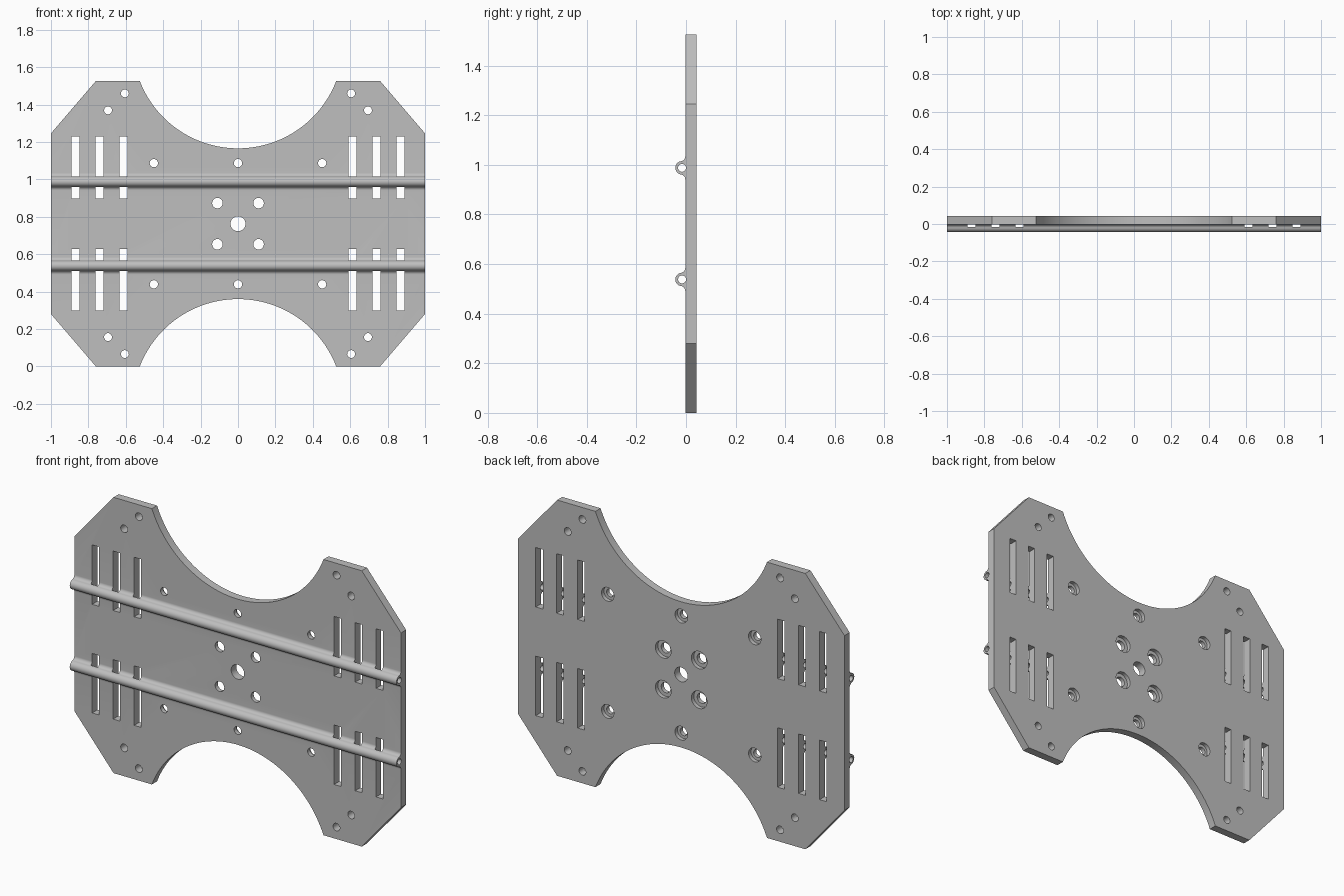
import bpy, bmesh, math
from mathutils import Vector

if "Cube" in bpy.data.objects:
    bpy.data.objects.remove(bpy.data.objects["Cube"])

MID = 0.763                 # mirror height of the plate
FRONT, BACK = -0.003, 0.042
BAR_Y, BAR_R, FILLET = -0.016, 0.027, 0.02
BAR_HEIGHTS = (MID - 0.225, MID + 0.225)

grey = bpy.data.materials.new("plain_grey")
grey.use_nodes = True
colour = (0.52, 0.52, 0.52, 1)
grey.diffuse_color = colour
grey.node_tree.nodes["Principled BSDF"].inputs["Base Color"].default_value = colour


def arc(cx, cy, r, start, end, n):
    """Points on an arc, angles in degrees."""
    angles = [math.radians(start + (end - start) * i / n) for i in range(n + 1)]
    return [(cx + r * math.cos(a), cy + r * math.sin(a)) for a in angles]


def circle(cx, cy, r, n=40):
    return arc(cx, cy, r, 0, 360, n)[:-1]


def rect(x, z0, z1, half):
    return [(x - half, z0), (x + half, z0), (x + half, z1), (x - half, z1)]


def prisms(name, profiles, lo, hi, along="Y"):
    """Extrude closed profiles: (x, z) along Y, or (y, z) along X."""
    bm = bmesh.new()
    for pts in profiles:
        if along == "Y":
            verts = [bm.verts.new((a, lo, b)) for a, b in pts]
            shift = Vector((0, hi - lo, 0))
        else:
            verts = [bm.verts.new((lo, a, b)) for a, b in pts]
            shift = Vector((hi - lo, 0, 0))
        face = bm.faces.new(verts)
        out = bmesh.ops.extrude_face_region(bm, geom=[face], use_keep_orig=True)
        new = [g for g in out["geom"] if isinstance(g, bmesh.types.BMVert)]
        bmesh.ops.translate(bm, verts=new, vec=shift)
    bmesh.ops.recalc_face_normals(bm, faces=bm.faces[:])
    mesh = bpy.data.meshes.new(name)
    bm.to_mesh(mesh)
    bm.free()
    mesh.materials.append(grey)
    obj = bpy.data.objects.new(name, mesh)
    bpy.context.collection.objects.link(obj)
    return obj


def combine(target, tool, operation):
    bpy.context.view_layer.objects.active = target
    mod = target.modifiers.new(operation.lower(), "BOOLEAN")
    mod.operation, mod.solver, mod.object = operation, "EXACT", tool
    bpy.ops.object.modifier_apply(modifier=mod.name)
    bpy.data.objects.remove(tool)


def mirrored(points):
    """Repeat (x, height above middle) points in all four quadrants."""
    return sorted({(sx * x, MID + sz * h) for x, h in points
                   for sx in (-1, 1) for sz in (-1, 1)})


# Plate outline: chamfered corners with a round bite at top and bottom
bite_r, bite_z = 0.563, -0.203
edge = math.degrees(math.asin(-bite_z / bite_r))
lower = [(-1, 0.28), (-0.76, 0)] + arc(0, bite_z, bite_r, 180 - edge, edge, 56)
lower += [(0.76, 0), (1, 0.28)]
upper = [(x, 2 * MID - z) for x, z in reversed(lower)]
plate = prisms("mounting_plate", [lower + upper], FRONT, BACK)


# Two tubular rails blended into the front with fillets
def rail_profile(z):
    fy = FRONT - FILLET
    dz = math.sqrt((BAR_R + FILLET) ** 2 - (fy - BAR_Y) ** 2)
    tilt = math.degrees(math.atan2(dz, fy - BAR_Y))
    half = [(0.01, dz)] + arc(fy, dz, FILLET, 0, tilt - 180, 10)
    half += arc(BAR_Y, 0, BAR_R, tilt, 180, 16)[1:]
    mirror = [(y, -h) for y, h in reversed(half[:-1])]
    return [(y, z + h) for y, h in half + mirror]


rails = prisms("rails", [rail_profile(z) for z in BAR_HEIGHTS], -1, 1, "X")
combine(plate, rails, "UNION")

# Vertical slots, cut from the back to the middle of the rails
slots = []
for x in (0.612, 0.741, 0.869):
    for s in (-1, 1):
        slots.append(rect(s * x, MID + 0.136, MID + 0.465, 0.0215))
        slots.append(rect(s * x, MID - 0.465, MID - 0.136, 0.0215))
combine(plate, prisms("slot_cutter", slots, BAR_Y + 0.0005, 0.1), "DIFFERENCE")

# Bores running along the rails
bores = [circle(BAR_Y, z, 0.016, 32) for z in BAR_HEIGHTS]
combine(plate, prisms("bore_cutter", bores, -1.1, 1.1, "X"), "DIFFERENCE")

# Through holes and the stepped recesses behind some of them
corner = mirrored([(0.605, 0.697), (0.695, 0.606)])
outer = mirrored([(0.45, 0.324), (0, 0.324)])
inner = mirrored([(0.11, 0.11)])
holes = [circle(x, z, 0.021) for x, z in corner]
holes += [circle(x, z, 0.022) for x, z in outer]
holes += [circle(x, z, 0.028) for x, z in inner]
holes.append(circle(0, MID, 0.04))
combine(plate, prisms("hole_cutter", holes, -0.1, 0.1), "DIFFERENCE")

recesses = [circle(x, z, 0.038) for x, z in outer]
recesses += [circle(x, z, 0.048) for x, z in inner]
combine(plate, prisms("recess_cutter", recesses, 0.02, 0.1), "DIFFERENCE")

# Smooth the round surfaces, keep the edges sharp
bpy.ops.object.select_all(action="DESELECT")
plate.select_set(True)
bpy.context.view_layer.objects.active = plate
bpy.ops.object.shade_smooth_by_angle(angle=math.radians(30))
